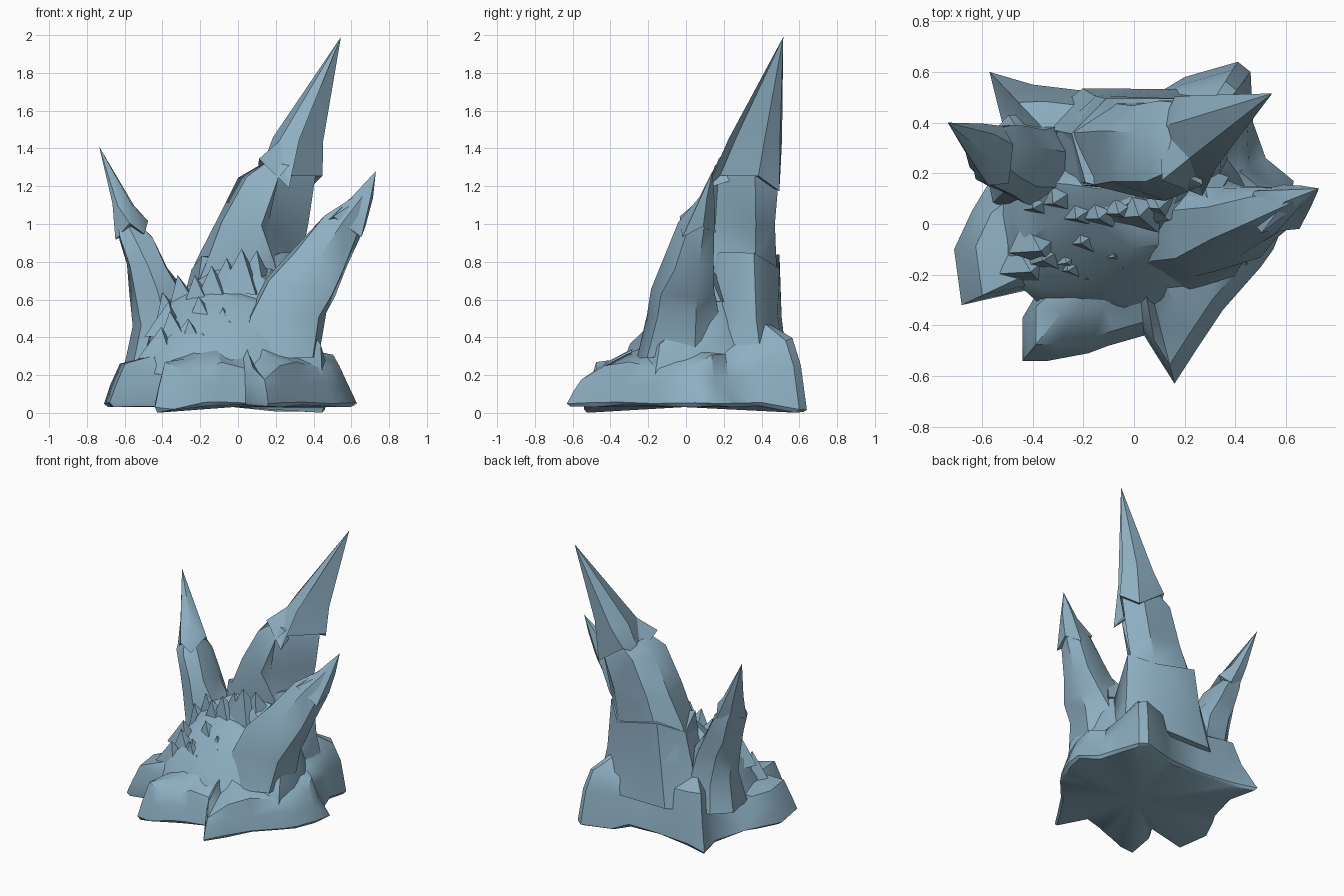
import bpy, bmesh, math, random
from mathutils import Vector

random.seed(7)
if "Cube" in bpy.data.objects:
    bpy.data.objects.remove(bpy.data.objects["Cube"], do_unlink=True)

ice = bpy.data.materials.new("pale_blue_ice")
ice.use_nodes = True
ICE_COLOUR = (0.27, 0.43, 0.54, 1)
ice.diffuse_color = ICE_COLOUR
ice.node_tree.nodes["Principled BSDF"].inputs["Base Color"].default_value = ICE_COLOUR


def skin(name, rings, tip=None, angle=32):
    """Skin a stack of equal point rings, closed by a fan below and a fan to the tip."""
    bm = bmesh.new()
    rows = [[bm.verts.new(p) for p in ring] for ring in rings]
    n = len(rows[0])
    for low, high in zip(rows, rows[1:]):
        for i in range(n):
            j = (i + 1) % n
            bm.faces.new((low[i], low[j], high[j], high[i]))

    def middle(row):
        return sum((v.co for v in row), Vector()) / n

    for row, point in ((rows[0], middle(rows[0])), (rows[-1], tip or middle(rows[-1]))):
        apex = bm.verts.new(point)
        for i in range(n):
            bm.faces.new((row[i], row[(i + 1) % n], apex))
    bmesh.ops.triangulate(bm, faces=bm.faces[:])
    bmesh.ops.recalc_face_normals(bm, faces=bm.faces[:])
    mesh = bpy.data.meshes.new(name)
    bm.to_mesh(mesh)
    bm.free()
    mesh.materials.append(ice)
    ob = bpy.data.objects.new(name, mesh)
    bpy.context.collection.objects.link(ob)
    bpy.ops.object.select_all(action='DESELECT')
    ob.select_set(True)
    bpy.context.view_layer.objects.active = ob
    bpy.ops.object.shade_smooth_by_angle(angle=math.radians(angle))


def ring(x0, x1, y0, y1, z, n=7, slope=0, zigzag=0, rough=0.012, cut=0):
    """Faceted section filling the bounds, tilted along x, ragged, front +x corner cut back."""
    points = []
    for i in range(n):
        a = math.tau * (i + 0.25) / n
        c, s = math.cos(a), math.sin(a)
        c = math.copysign(abs(c) ** 0.75, c)
        s = math.copysign(abs(s) ** 0.75, s)
        inset = cut if c > 0.3 and s < -0.3 else 0
        points.append(Vector((
            (x0 + x1) / 2 + c * (x1 - x0) / 2 - inset + random.uniform(-rough, rough),
            (y0 + y1) / 2 + s * (y1 - y0) / 2 + random.uniform(-rough, rough),
            z + slope * c + zigzag * (-1) ** i + random.uniform(-rough, rough))))
    return points


def shard(name, base, tip, width, depth):
    """Broad four-sided flake."""
    x, y, z = base
    skin(name, [ring(x - width, x + width, y - depth, y + depth, z, n=4)], tip)


# Lobed rocky base, low in front, higher at the back, with sloping back corners
outline = [(-.57, .6), (-.4, .55), (-.15, .52), (.1, .52), (.2, .58), (.41, .64),
           (.46, .6), (.47, .4), (.52, .26), (.63, .17), (.61, .05), (.55, -.1),
           (.5, -.17), (.35, -.34), (.25, -.49), (.16, -.63), (.09, -.52), (.04, -.44),
           (-.1, -.48), (-.18, -.51), (-.34, -.54), (-.44, -.54), (-.44, -.37),
           (-.37, -.25), (-.68, -.32), (-.71, -.1), (-.64, .05), (-.58, .15), (-.52, .4)]
levels = [(.97, .035), (1, .05), (.95, .15), (.88, .25), (.64, .3), (.4, .36)]
base_rings = []
for scale, height in levels:
    row = []
    for x, y in outline:
        z = height + random.uniform(-.005, .01)
        pull = scale
        if height > .1:
            z = height * (1 + max(0, y)) + random.uniform(-.02, .02)
            if y < -.58:
                z *= .75
            if y > .1 and (x < -.4 or x > .5):
                pull = scale - .08
        elif abs(y) > .53 and x * y > 0:
            z -= .03
        row.append((x * pull, y * pull, z))
    base_rings.append(row)
skin("rocky_base", base_rings, angle=40)

# Central mound, leaning back towards the tall spike
skin("central_mound", [
    ring(-.57, .48, -.36, .45, .2, n=11, rough=.02),
    ring(-.52, .45, -.27, .38, .34, n=11, rough=.03),
    ring(-.45, .4, -.16, .32, .47, n=11, rough=.03),
    ring(-.38, .36, -.08, .28, .57, n=11, rough=.035),
    ring(-.27, .28, -.02, .24, .66, n=11, rough=.035),
    ring(-.14, .18, .02, .2, .74, n=11, rough=.03)], (.02, .12, .78))

# Tall back spike: foot, trunk and a ragged pointed cap
skin("tall_spike_foot", [
    ring(-.4, .42, .08, .55, .25),
    ring(-.31, .39, .1, .51, .5),
    ring(-.24, .35, .11, .5, .8, zigzag=.04, cut=.06)], angle=40)
skin("tall_spike_trunk", [
    ring(-.31, .36, .1, .5, .55, cut=.05),
    ring(-.22, .34, .09, .49, .8, cut=.1),
    ring(-.12, .37, .1, .49, 1, cut=.16),
    ring(0, .42, .12, .5, 1.25, cut=.19),
    ring(.12, .4, .16, .48, 1.32, cut=.17)], angle=40)
skin("tall_spike_tip", [
    ring(.09, .44, .12, .51, 1.25, slope=-.05, zigzag=.05, cut=.17),
    ring(.19, .46, .22, .51, 1.45, cut=.13)], (.545, .515, 1.99), angle=25)

# Side spike at -x
skin("side_spike_trunk", [
    ring(-.6, -.18, .03, .44, .25),
    ring(-.55, -.22, .07, .4, .45),
    ring(-.57, -.28, .09, .39, .65),
    ring(-.6, -.37, .11, .39, .78),
    ring(-.64, -.44, .14, .39, .92)], (-.66, .34, 1.15))
skin("side_spike_tip", [
    ring(-.64, -.47, .14, .4, .97, slope=.02, zigzag=.03, n=6),
    ring(-.67, -.55, .24, .4, 1.1, n=6)], (-.735, .4, 1.41), angle=25)

# Leaning spike at +x
skin("leaning_spike_trunk", [
    ring(-.02, .44, -.27, .22, .3),
    ring(.04, .46, -.2, .18, .52),
    ring(.14, .52, -.18, .17, .66, slope=-.04),
    ring(.28, .58, -.11, .16, .81, slope=-.05),
    ring(.45, .66, -.03, .16, 1, slope=-.04)], (.7, .12, 1.2), angle=40)
skin("leaning_spike_tip", [
    ring(.44, .67, -.03, .16, .99, slope=-.04, zigzag=.03, n=6),
    ring(.59, .71, .06, .15, 1.13, n=6)], (.73, .14, 1.28), angle=25)

# Jagged crest in front of the tall spike
crest = [(-.14, .02, .78), (-.06, .04, .82), (.02, .03, .87), (.1, .06, .86),
         (.2, .03, .75), (-.23, .02, .73), (-.32, .08, .73), (.31, .08, .84),
         (-.4, .06, .64)]
for x, y, z in crest:
    shard("crest_shard", (x * .8, y + .06, z - .24), (x, y, z), .14, .12)

# Flakes lying against the front of the mound
for k in range(12):
    x = -.42 + .05 * k
    z = random.uniform(.34, .55)
    y = -.25 + (z - .34) * .8
    shard("mound_flake", (x, y + .06, z - .1),
          (x - random.uniform(-.03, .08), y + .02, z + random.uniform(.06, .1)), .12, .1)
